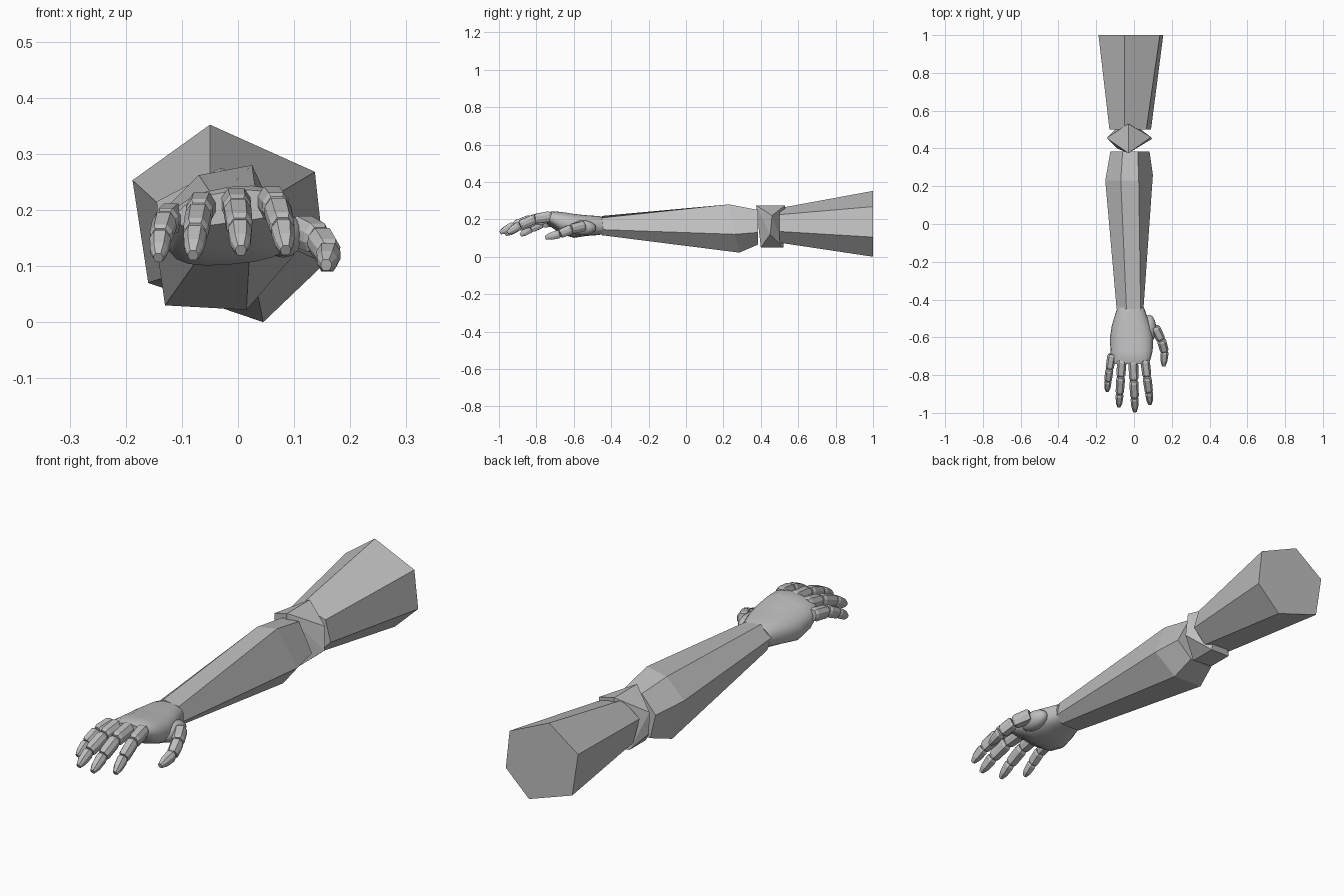
import bpy, bmesh, math
from mathutils import Vector

if "Cube" in bpy.data.objects:
    bpy.data.objects.remove(bpy.data.objects["Cube"])

grey = bpy.data.materials.new("plain_grey")
grey.diffuse_color = (0.52, 0.52, 0.52, 1)
grey.use_nodes = True
grey.node_tree.nodes["Principled BSDF"].inputs["Base Color"].default_value = grey.diffuse_color


def finish(name, bm):
    bmesh.ops.recalc_face_normals(bm, faces=bm.faces)
    mesh = bpy.data.meshes.new(name)
    bm.to_mesh(mesh)
    bm.free()
    mesh.materials.append(grey)
    obj = bpy.data.objects.new(name, mesh)
    bpy.context.collection.objects.link(obj)
    return obj


def add_loft(bm, rings):
    """Skin a list of closed rings and cap both ends."""
    loops = [[bm.verts.new(p) for p in ring] for ring in rings]
    n = len(loops[0])
    for a, b in zip(loops, loops[1:]):
        for i in range(n):
            j = (i + 1) % n
            bm.faces.new((a[i], a[j], b[j], b[i]))
    bm.faces.new(loops[0])
    bm.faces.new(loops[-1])


def loft(name, rings):
    bm = bmesh.new()
    add_loft(bm, rings)
    return finish(name, bm)


def at_y(y, points):
    return [(x, y, z) for x, z in points]


# Upper arm: six-sided, widening to the shoulder
loft("upper_arm", [
    at_y(0.50, [(-.05, .26), (.065, .225), (.09, .135), (.03, .075), (-.10, .09), (-.13, .20)]),
    at_y(1.0, [(-.05, .352), (.137, .268), (.155, .105), (.045, 0), (-.16, .07), (-.188, .253)]),
])

# Forearm: six-sided, with its widest ring slanted near the elbow
loft("forearm", [
    at_y(-0.45, [(-.04, .218), (.035, .208), (.05, .145), (.02, .115), (-.07, .115), (-.092, .175)]),
    [(-.07, .23, .262), (.025, .23, .28), (.10, .26, .12),
     (.015, .285, .022), (-.13, .28, .03), (-.152, .23, .18)],
    at_y(0.385, [(-.06, .245), (.02, .25), (.082, .13), (.01, .065), (-.10, .065), (-.125, .17)]),
])

# Elbow: faceted joint with wide top and bottom ridges and pointed sides
bm = bmesh.new()
for p in [(-.03, .375, .275), (-.03, .53, .275), (.01, .40, .05), (.01, .52, .05),
          (-.09, .40, .06), (-.09, .51, .06),
          (-.145, .455, .215), (-.14, .45, .12), (.09, .46, .22), (.095, .45, .12)]:
    bm.verts.new(p)
hull = bmesh.ops.convex_hull(bm, input=bm.verts)
finish("elbow_joint", bm)

# Palm: smooth rounded body, slightly higher on the index side
rings = []
for y, cx, cz, rx, rz in [(-.443, -.017, .166, .070, .046), (-.47, -.017, .167, .080, .051),
                          (-.54, -.015, .167, .103, .056), (-.60, -.013, .167, .114, .063),
                          (-.67, -.013, .184, .112, .056), (-.715, -.016, .203, .104, .040),
                          (-.74, -.016, .207, .094, .028)]:
    ring = []
    for i in range(20):
        a = 2 * math.pi * i / 20
        c, s = math.cos(a), math.sin(a)
        x = cx + rx * math.copysign(abs(c) ** 0.8, c)
        z = cz + rz * math.copysign(abs(s) ** 0.8, s)
        bend = (0.10 * x - 0.9 * x * x) * min(1, (-.44 - y) / .25)
        ring.append((x, y, z + bend))
    rings.append(ring)
palm = loft("palm", rings)

# Thumb base: smooth mound joining the thumb to the palm
bm = bmesh.new()
bmesh.ops.create_uvsphere(bm, u_segments=14, v_segments=8, radius=1)
for v in bm.verts:
    v.co = Vector((.080 + .038 * v.co.x, -.555 + .075 * v.co.y, .155 + .040 * v.co.z))
mound = finish("thumb_base", bm)
for obj in (palm, mound):
    bpy.context.view_layer.objects.active = obj
    obj.select_set(True)
    bpy.ops.object.shade_smooth_by_angle(angle=math.radians(50))
    obj.select_set(False)

# Fingers: three tapered, bevelled blocks each
PROFILE = [(-.5, -.15), (-.3, -.5), (.3, -.5), (.5, -.15), (.5, .18), (.28, .5), (-.28, .5), (-.5, .18)]
MIDDLE = [(0, .80), (.14, 1), (.85, .95), (.97, .75)]
TIP = [(0, .78), (.14, .95), (.65, .80), (1, .42)]


def finger(name, joints, width, height):
    bm = bmesh.new()
    pts = [Vector(p) for p in joints]
    for k in range(3):
        p, q = pts[k], pts[k + 1]
        d = (q - p).normalized()
        side = d.cross(Vector((0, 0, 1))).normalized()
        up = side.cross(d)
        size = 1 - 0.07 * k
        add_loft(bm, [[p.lerp(q, t) + side * (u * width * s * size) + up * (v * height * s * size)
                       for u, v in PROFILE]
                      for t, s in (TIP if k == 2 else MIDDLE)])
    finish(name, bm)


finger("little_finger", [(-.117, -.69, .188), (-.130, -.77, .178), (-.138, -.83, .150), (-.142, -.885, .115)], .046, .050)
finger("ring_finger", [(-.064, -.72, .207), (-.070, -.81, .192), (-.076, -.90, .158), (-.080, -.967, .119)], .050, .054)
finger("middle_finger", [(-.004, -.725, .213), (-.001, -.83, .200), (.003, -.92, .167), (.005, -.993, .128)], .052, .055)
finger("index_finger", [(.058, -.72, .217), (.069, -.81, .203), (.079, -.89, .168), (.085, -.953, .128)], .050, .055)
finger("thumb", [(.110, -.545, .165), (.145, -.615, .148), (.162, -.675, .122), (.157, -.752, .102)], .052, .055)
